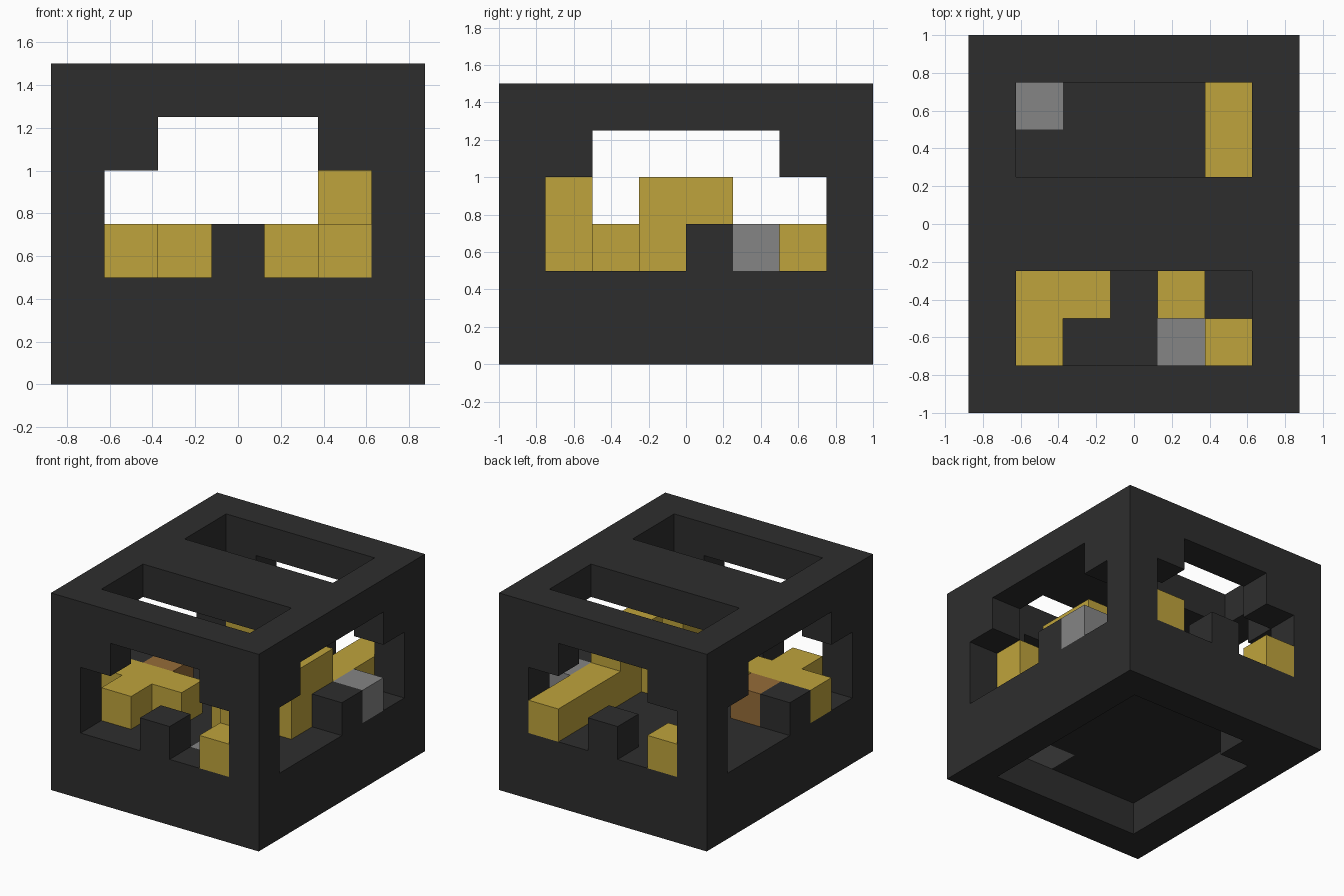
import bpy, bmesh
from itertools import product
from mathutils import Vector

old = bpy.data.objects.get("Cube")
if old:
    bpy.data.objects.remove(old, do_unlink=True)

UNIT = 0.25
NX, NY, NZ = 7, 8, 6


def material(name, rgb):
    m = bpy.data.materials.new(name)
    m.use_nodes = True
    m.diffuse_color = (*rgb, 1)
    bsdf = m.node_tree.nodes["Principled BSDF"]
    bsdf.inputs["Base Color"].default_value = (*rgb, 1)
    bsdf.inputs["Roughness"].default_value = 0.8
    return m


charcoal = material("charcoal", (0.027, 0.027, 0.027))
gold = material("gold", (0.52, 0.37, 0.045))
grey = material("grey", (0.235, 0.235, 0.235))
brown = material("brown", (0.30, 0.15, 0.04))


def block(x, y, z):
    """Set of unit cells; each axis is a single index or an inclusive (first, last)."""
    spans = [(a, a) if isinstance(a, int) else a for a in (x, y, z)]
    return set(product(*(range(a, b + 1) for a, b in spans)))


def build(name, cells, mat):
    """Skin a set of cells, keeping only the outside faces."""
    bm = bmesh.new()
    verts = {}

    def corner(p):
        if p not in verts:
            verts[p] = bm.verts.new(((p[0] - NX / 2) * UNIT, (p[1] - NY / 2) * UNIT, p[2] * UNIT))
        return verts[p]

    for cell in sorted(cells):
        for axis, side in product(range(3), (0, 1)):
            near = list(cell)
            near[axis] += 1 if side else -1
            if tuple(near) in cells:
                continue
            u, v = (axis + 1) % 3, (axis + 2) % 3
            ring = []
            for du, dv in ((0, 0), (1, 0), (1, 1), (0, 1)):
                p = list(cell)
                p[axis] += side
                p[u] += du
                p[v] += dv
                ring.append(corner(tuple(p)))
            bm.faces.new(ring if side else ring[::-1])
    mesh = bpy.data.meshes.new(name)
    bm.to_mesh(mesh)
    bm.free()
    mesh.materials.append(mat)
    obj = bpy.data.objects.new(name, mesh)
    bpy.context.collection.objects.link(obj)
    return obj


# Hollow box with a recessed floor
box = block((0, NX - 1), (0, NY - 1), (0, NZ - 1))
box -= block((1, 5), (1, 6), (2, 4))
box -= block((1, 5), (1, 6), 0)
box |= block(1, 6, 0)

# Stepped windows in the four walls
for y in (0, 7):
    box -= block((1, 5), y, (2, 3)) | block((2, 4), y, 4)
for x in (0, 6):
    box -= block(x, (1, 6), (2, 3)) | block(x, (2, 5), 4)

# Small posts standing on the window sills
box |= block(3, 0, 2) | block(3, 7, 2) | block(6, 4, 2) | block(0, 3, 2)

# Two slots in the lid
for y in ((1, 2), (5, 6)):
    box -= block((1, 5), y, 5)

# Grey inserts: two set in the floor, one in a side window
floor_inserts = block(4, 1, 1) | block(1, 6, 1)
box -= floor_inserts
build("box", box, charcoal)
build("floor_inserts", floor_inserts, grey)
build("window_insert", block(6, 5, 2), grey)

# Gold pieces
build("long_piece", block(5, (3, 7), 2) | block(5, (3, 4), 3) | block(4, (2, 3), 2), gold)
build("front_piece", block(5, (0, 1), 2) | block(5, 1, 3), gold)
build("cross_piece", block((0, 2), 2, 2) | block(1, 1, 2), gold)
build("back_piece", block(1, 7, 2), gold)

# Brown piece beside the side post
build("brown_piece", block(1, 3, 2), brown)
